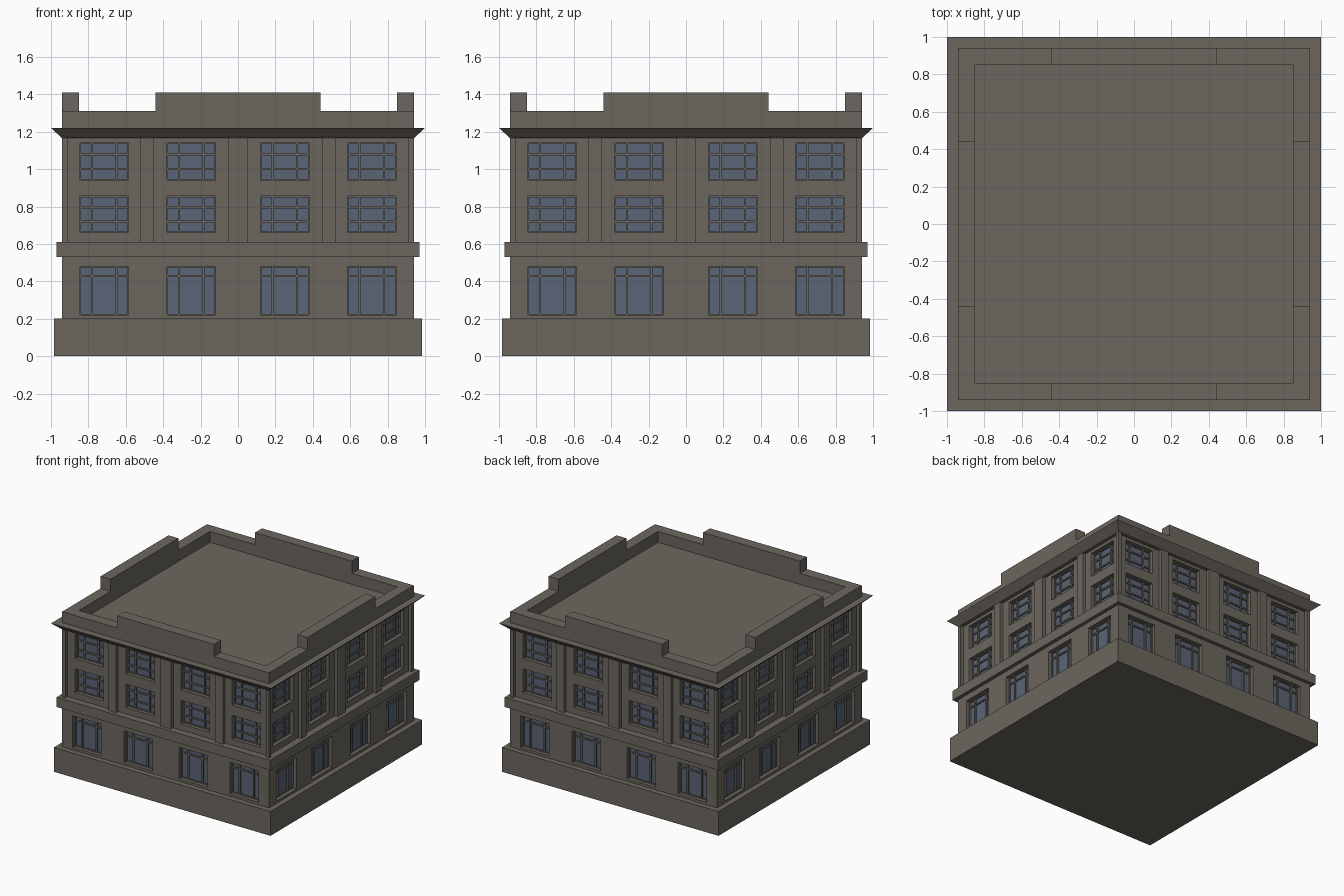
import bpy, bmesh
from math import pi
from mathutils import Matrix

cube = bpy.data.objects.get("Cube")
if cube:
    bpy.data.objects.remove(cube)


def make_material(name, color):
    mat = bpy.data.materials.new(name)
    mat.use_nodes = True
    mat.diffuse_color = color
    bsdf = next(n for n in mat.node_tree.nodes if n.type == 'BSDF_PRINCIPLED')
    bsdf.inputs["Base Color"].default_value = color
    return mat


stone = make_material("grey brown stone", (0.15, 0.135, 0.113, 1))
glass = make_material("blue grey glass", (0.10, 0.128, 0.18, 1))


def finish(name, bm, mats=(stone,)):
    mesh = bpy.data.meshes.new(name)
    bm.to_mesh(mesh)
    bm.free()
    for m in mats:
        mesh.materials.append(m)
    obj = bpy.data.objects.new(name, mesh)
    bpy.context.collection.objects.link(obj)
    return obj


def square_loft(name, profile, ring=False):
    """Loft concentric squares given as (half width, height)."""
    bm = bmesh.new()
    loops = [[bm.verts.new((sx * h, sy * h, z))
              for sx, sy in ((-1, -1), (1, -1), (1, 1), (-1, 1))]
             for h, z in profile]
    pairs = list(zip(loops, loops[1:]))
    if ring:
        pairs.append((loops[-1], loops[0]))
    else:
        bm.faces.new(loops[0][::-1])
        bm.faces.new(loops[-1])
    for a, b in pairs:
        for i in range(4):
            j = (i + 1) % 4
            bm.faces.new((a[i], a[j], b[j], b[i]))
    bmesh.ops.recalc_face_normals(bm, faces=bm.faces)
    return finish(name, bm)


def add_box(bm, x0, x1, y0, y1, z0, z1):
    center = Matrix.Translation(((x0 + x1) / 2, (y0 + y1) / 2, (z0 + z1) / 2))
    size = Matrix.Diagonal((x1 - x0, y1 - y0, z1 - z0, 1))
    bmesh.ops.create_cube(bm, size=1, matrix=center @ size)


def four_sides(name, bm, mats=(stone,)):
    """Place a front part on all four sides of the building."""
    first = finish(name + "_front", bm, mats)
    for k, side in enumerate(("left", "back", "right"), 1):
        obj = bpy.data.objects.new(f"{name}_{side}", first.data)
        obj.rotation_euler.z = k * pi / 2
        bpy.context.collection.objects.link(obj)


# Window columns, shared by every storey
COLUMNS = [-0.845, -0.585, -0.38, -0.12, 0.12, 0.38, 0.585, 0.845]
BAR = 0.006      # half width of a glazing bar
RECESS = 0.04


def facade(name, d, zs, bars_z):
    """Wall at distance d: odd cells of the grid are recessed windows."""
    xs = [-d] + COLUMNS + [d]
    wall, bars = bmesh.new(), bmesh.new()

    def quad(pts, mat=0):
        wall.faces.new([wall.verts.new(p) for p in pts]).material_index = mat

    for i, (x0, x1) in enumerate(zip(xs, xs[1:])):
        for k, (z0, z1) in enumerate(zip(zs, zs[1:])):
            corners = [(x0, z0), (x1, z0), (x1, z1), (x0, z1)]
            if i % 2 == 0 or k % 2 == 0:
                quad([(x, -d, z) for x, z in corners])
                continue
            g = RECESS - d
            quad([(x, g, z) for x, z in corners], 1)
            for a, b in zip(corners, corners[1:] + corners[:1]):
                quad([(a[0], -d, a[1]), (b[0], -d, b[1]),
                      (b[0], g, b[1]), (a[0], g, a[1])])
            # Upright and level glazing bars, with a thin outer frame
            for f in (0, 0.25, 0.75, 1):
                x = x0 + f * (x1 - x0)
                add_box(bars, max(x0, x - BAR), min(x1, x + BAR),
                        g - 0.012, g, z0, z1)
            for f in (0, *bars_z, 1):
                z = z0 + f * (z1 - z0)
                add_box(bars, x0, x1, g - 0.01, g,
                        max(z0, z - BAR), min(z1, z + BAR))
    bmesh.ops.remove_doubles(wall, verts=wall.verts, dist=1e-5)
    four_sides(name + "_wall", wall, (stone, glass))
    four_sides(name + "_window_bars", bars)


# Solid bands
square_loft("base", [(0.985, 0), (0.985, 0.2)])
square_loft("belt_course", [(0.97, 0.53), (0.97, 0.61)])
square_loft("cornice_and_roof", [(0.94, 1.165), (1, 1.22)])
square_loft("parapet", [(0.94, 1.22), (0.94, 1.31), (0.85, 1.31), (0.85, 1.22)], ring=True)

# Storeys
facade("ground_floor", 0.94, [0.2, 0.22, 0.48, 0.53], [0.8])
facade("upper_floors", 0.912, [0.61, 0.66, 0.855, 0.94, 1.14, 1.165], [0.3, 0.7])

# Pilasters and corner posts
pilasters = bmesh.new()
for x0, x1 in ((-0.52, -0.45), (-0.05, 0.05), (0.45, 0.52)):
    add_box(pilasters, x0, x1, -0.94, -0.9, 0.61, 1.165)
add_box(pilasters, 0.912, 0.94, -0.94, -0.912, 0.61, 1.165)
four_sides("pilasters", pilasters)

# Raised middle of each parapet
raised = bmesh.new()
add_box(raised, -0.44, 0.44, -0.94, -0.85, 1.31, 1.41)
four_sides("raised_parapet", raised)
